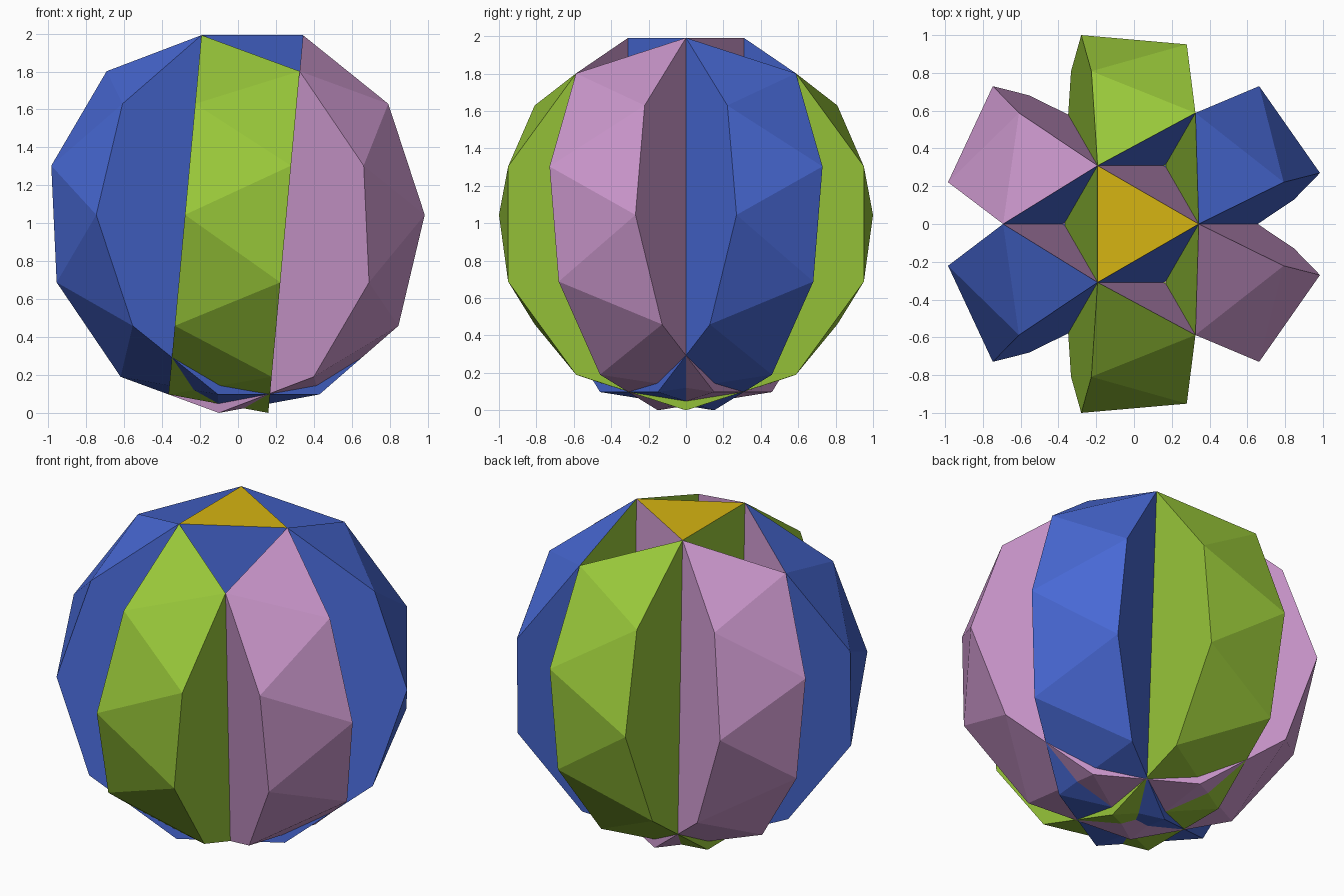
import bpy, bmesh, math
from mathutils import Matrix, Vector

cube = bpy.data.objects.get("Cube")
if cube:
    bpy.data.objects.remove(cube, do_unlink=True)


def material(name, rgb):
    m = bpy.data.materials.new(name)
    m.use_nodes = True
    m.diffuse_color = (*rgb, 1)
    bsdf = m.node_tree.nodes["Principled BSDF"]
    bsdf.inputs["Base Color"].default_value = (*rgb, 1)
    bsdf.inputs["Roughness"].default_value = 0.8
    return m


green = material("green", (0.319, 0.578, 0.042))
blue = material("blue", (0.065, 0.141, 0.665))
pink = material("pink", (0.597, 0.309, 0.604))
gold = material("gold", (0.67, 0.46, 0.006))

# Decagonal antiprism with equilateral side triangles, circumradius 1
N = 10
EDGE = 2 * math.sin(math.pi / N)
HEIGHT = math.sqrt(EDGE ** 2 - (2 * math.sin(math.pi / (2 * N))) ** 2)
TILT = math.atan2(1 - math.cos(math.pi / N), HEIGHT)  # levels the top triangle


def ring_points(x, start):
    tilt = Matrix.Rotation(TILT, 3, 'Y')
    points = []
    for k in range(N):
        a = start + 2 * math.pi * k / N
        points.append(tilt @ Vector((x, math.cos(a), math.sin(a))))
    return points


near = ring_points(-HEIGHT / 2, math.pi / 2 + math.pi / N)
far = ring_points(HEIGHT / 2, math.pi / 2)

# Put the top triangle's centre on the threefold axis
shift = Vector((EDGE / math.sqrt(3) - far[0].x, 0, 0))
near = [p + shift for p in near]
far = [p + shift for p in far]
turns = [Matrix.Rotation(2 * math.pi * i / 3, 3, 'Z') for i in range(3)]

# Centre all three drums and stand them on the ground
cloud = [t @ p for t in turns for p in near + far]
xs = [p.x for p in cloud]
offset = Vector((-(min(xs) + max(xs)) / 2, 0, -min(p.z for p in cloud)))


def make_object(name, bm, mat):
    mesh = bpy.data.meshes.new(name)
    bm.to_mesh(mesh)
    bm.free()
    mesh.materials.append(mat)
    obj = bpy.data.objects.new(name, mesh)
    bpy.context.collection.objects.link(obj)
    return obj


def drum(name, turn, mat):
    bm = bmesh.new()
    a = [bm.verts.new(turn @ p + offset) for p in near]
    b = [bm.verts.new(turn @ p + offset) for p in far]
    bm.faces.new(a)
    bm.faces.new(b)
    for k in range(N):
        # The top triangle and its two neighbours stay open
        if k != 0:
            bm.faces.new((a[k - 1], a[k], b[k]))
        if k not in (0, N - 1):
            bm.faces.new((a[k], b[k], b[(k + 1) % N]))
    centre = sum((v.co for v in bm.verts), Vector()) / (2 * N)
    bm.normal_update()
    for f in bm.faces:
        if f.normal.dot(f.calc_center_median() - centre) < 0:
            f.normal_flip()
    return make_object(name, bm, mat)


# Three interlocking drums
for name, turn, mat in zip(("green_drum", "blue_drum", "pink_drum"), turns, (green, blue, pink)):
    drum(name, turn, mat)

# Shared triangle on top
bm = bmesh.new()
bm.faces.new([bm.verts.new(t @ far[0] + offset) for t in turns])
make_object("top_triangle", bm, gold)
